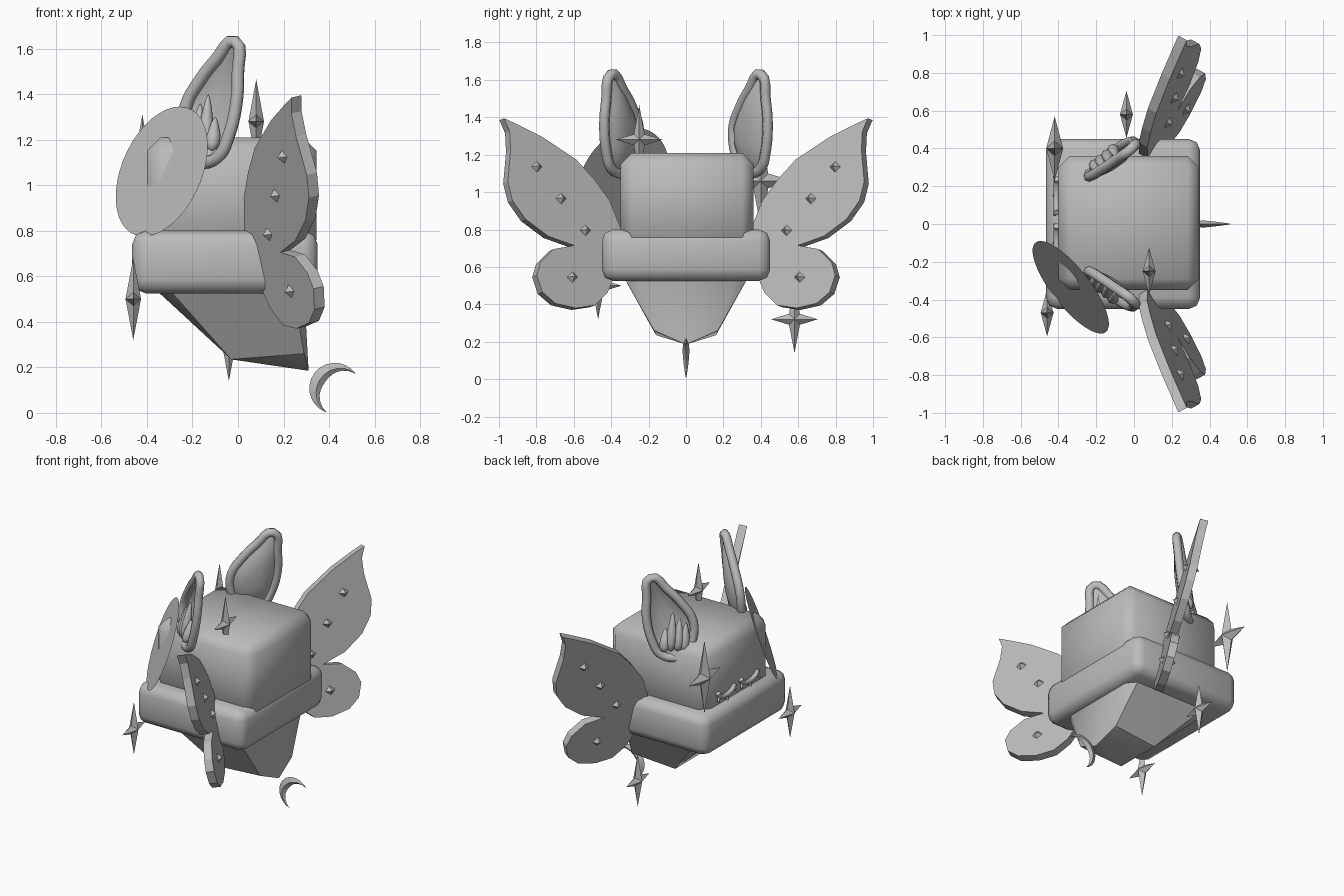
import bpy, bmesh, math
from mathutils import Vector

cube = bpy.data.objects.get("Cube")
if cube:
    bpy.data.objects.remove(cube, do_unlink=True)

GREY = bpy.data.materials.new("plain grey")
GREY.use_nodes = True
GREY.diffuse_color = (0.5, 0.5, 0.5, 1)
GREY.node_tree.nodes["Principled BSDF"].inputs["Base Color"].default_value = GREY.diffuse_color


def finish(bm, name, smooth=None):
    """Turn a bmesh into a named object."""
    bmesh.ops.recalc_face_normals(bm, faces=bm.faces)
    mesh = bpy.data.meshes.new(name)
    bm.to_mesh(mesh)
    bm.free()
    mesh.materials.append(GREY)
    ob = bpy.data.objects.new(name, mesh)
    bpy.context.collection.objects.link(ob)
    if smooth:
        bpy.ops.object.select_all(action='DESELECT')
        ob.select_set(True)
        bpy.context.view_layer.objects.active = ob
        bpy.ops.object.shade_smooth_by_angle(angle=math.radians(smooth))
    return ob


def box(name, lo, hi, bevel, segments):
    lo, hi = Vector(lo), Vector(hi)
    bm = bmesh.new()
    bmesh.ops.create_cube(bm, size=1)
    for v in bm.verts:
        v.co = (lo + hi) / 2 + v.co * (hi - lo)
    bmesh.ops.bevel(bm, geom=bm.edges[:], offset=bevel, segments=segments,
                    profile=0.5, affect='EDGES')
    return finish(bm, name, 50)


def hull(name, points, smooth=None):
    bm = bmesh.new()
    for p in points:
        bm.verts.new(p)
    bmesh.ops.convex_hull(bm, input=bm.verts[:])
    return finish(bm, name, smooth)


def tube(name, points, radius, cyclic=False):
    curve = bpy.data.curves.new(name, 'CURVE')
    curve.dimensions = '3D'
    curve.bevel_depth, curve.bevel_resolution = radius, 2
    curve.resolution_u = 4
    curve.use_fill_caps = True
    spline = curve.splines.new('BEZIER')
    spline.bezier_points.add(len(points) - 1)
    for bp, p in zip(spline.bezier_points, points):
        bp.co = p
        bp.handle_left_type = bp.handle_right_type = 'AUTO'
    spline.use_cyclic_u = cyclic
    curve.materials.append(GREY)
    ob = bpy.data.objects.new(name, curve)
    bpy.context.collection.objects.link(ob)


# Head block, wide band and pointed lower body
box("head", (-0.40, -0.35, 0.7), (0.345, 0.36, 1.21), 0.06, 1)
box("head_band", (-0.465, -0.45, 0.525), (0.35, 0.45, 0.80), 0.06, 2)
body = [(0.31, 0, 0.185)]
for s in (-1, 1):
    body += [(-0.03, s * 0.16, 0.235), (-0.36, s * 0.27, 0.54), (-0.3, s * 0.33, 0.54),
             (0.24, s * 0.33, 0.54), (0.29, s * 0.27, 0.54), (0.29, s * 0.17, 0.26)]
hull("lower_body", body, 35)

# Wings: flat outlines in (outward, up) laid on a tilted plane
WING = [(0.36, 0.80), (0.42, 0.95), (0.50, 1.06), (0.60, 1.17), (0.78, 1.29), (0.92, 1.36),
        (0.985, 1.39), (0.955, 1.32), (0.95, 1.22), (0.965, 1.05), (0.94, 0.95), (0.87, 0.85),
        (0.75, 0.76), (0.61, 0.71), (0.72, 0.69), (0.79, 0.62), (0.81, 0.55), (0.78, 0.46),
        (0.71, 0.40), (0.60, 0.375), (0.50, 0.39), (0.43, 0.46), (0.38, 0.58)]
GEMS = [(0.81, 1.13), (0.68, 0.96), (0.55, 0.79), (0.62, 0.54)]


def wing_point(out, up, s, lift=0):
    p = Vector((0.035 + 0.55 * out - 0.23 * up, s * out, up))
    return p + lift * Vector((1, -0.55 * s, 0.23)).normalized()


def wing(name, s):
    bm = bmesh.new()
    layers = [[bm.verts.new(wing_point(o, u, s, h)) for o, u in WING] for h in (-0.026, 0.026)]
    for layer in layers:
        bm.faces.new(layer)
    a, b = layers
    for i in range(len(a)):
        j = (i + 1) % len(a)
        bm.faces.new((a[i], a[j], b[j], b[i]))
    finish(bm, name)
    for i, (o, u) in enumerate(GEMS):
        r = 0.055
        corners = [(o + r, u), (o - r, u), (o, u + r), (o, u - r)]
        hull(f"{name}_gem_{i + 1}", [wing_point(*c, s) for c in corners]
             + [wing_point(o, u, s, h) for h in (-0.055, 0.055)])


# Ears: tubular rim, dished shell and tufts
EAR = [(-0.03, 1.10), (0.05, 1.13), (0.10, 1.21), (0.145, 1.35), (0.155, 1.49), (0.14, 1.63),
       (0.03, 1.55), (-0.07, 1.45), (-0.14, 1.35), (-0.155, 1.25), (-0.13, 1.16), (-0.09, 1.11)]


def ear_point(u, z, s, out=0):
    lean = 0.12 * (z - 1.3)
    return Vector((-0.12 + 0.77 * u - 0.64 * out, s * (0.35 + 0.64 * u + 0.77 * out - lean), z))


def ear(name, s):
    tube(name + "_rim", [ear_point(u, z, s) for u, z in EAR], 0.028, True)
    bm = bmesh.new()
    rings = [[bm.verts.new(ear_point(u * k, 1.32 + (z - 1.32) * k, s, d)) for u, z in EAR]
             for k, d in ((1, 0), (0.7, -0.035), (0.35, -0.05))]
    for a, b in zip(rings, rings[1:]):
        for i in range(len(a)):
            j = (i + 1) % len(a)
            bm.faces.new((a[i], a[j], b[j], b[i]))
    bm.faces.new(rings[-1])
    finish(bm, name + "_shell", 60)
    for i, (u, top) in enumerate(((-0.10, 1.33), (-0.06, 1.36), (-0.015, 1.40), (0.025, 1.30))):
        bm = bmesh.new()
        bmesh.ops.create_uvsphere(bm, u_segments=8, v_segments=6, radius=1)
        for v in bm.verts:
            x, y, z = v.co
            w = 0.03 * (1 - 0.5 * z)
            v.co = ear_point(u + w * x, (top + 1.15) / 2 + z * (top - 1.15) / 2,
                             s, 0.01 + w * y - 0.012 * z)
        finish(bm, f"{name}_tuft_{i + 1}", 60)


for side, s in (("right", 1), ("left", -1)):
    wing(side + "_wing", s)
    ear(side + "_ear", s)

# Closed eyes: drooping arcs with lashes
for name, yc in (("right", 0.15), ("left", -0.10)):
    arc = [(-0.41, yc + 0.09 * math.cos(t), 0.885 - 0.045 * math.sin(t))
           for t in (math.pi * i / 6 for i in range(7))]
    tube(name + "_eyelid", arc, 0.016)
    for i in (1, 3, 5):
        x, y, z = arc[i]
        tube(f"{name}_lash_{i}", [(x, y, z), (x - 0.012, y + (y - yc) * 0.3, z - 0.03)], 0.008)

# Round flat patch leaning on one corner of the head
bm = bmesh.new()
across, up = Vector((0.186, -0.237, 0)), Vector((0.079, 0.062, 0.285))
centre = Vector((-0.335, -0.335, 1.06))
bm.faces.new([bm.verts.new(centre + across * math.cos(t) + up * math.sin(t))
              for t in (math.tau * i / 40 for i in range(40))])
patch = finish(bm, "corner_patch")
patch.data.flip_normals() if patch.data.polygons[0].normal.x > 0 else None


# Floating four-pointed stars
def star(name, centre, wide, tall, depth):
    bm = bmesh.new()
    c = Vector(centre)
    ring = []
    for i in range(8):
        t = math.tau * i / 8
        y, z = (wide, tall) if i % 2 == 0 else (wide * 0.33, wide * 0.33)
        ring.append(bm.verts.new(c + Vector((0, y * math.cos(t), z * math.sin(t)))))
    for d in (-depth, depth):
        tip = bm.verts.new(c + Vector((d, 0, 0)))
        for i in range(8):
            bm.faces.new((ring[i], ring[(i + 1) % 8], tip))
    finish(bm, name)


star("star_top", (0.08, -0.25, 1.28), 0.125, 0.185, 0.034)
star("star_front_low", (-0.46, -0.47, 0.50), 0.125, 0.18, 0.034)
star("star_front_high", (-0.42, 0.40, 1.06), 0.17, 0.25, 0.045)
star("star_low", (-0.04, 0.58, 0.32), 0.125, 0.18, 0.034)

# Hanging crescent moon with a ridge down each side
bm = bmesh.new()
rows = []
for i in range(15):
    k = i / 14
    t = math.radians(34 + 218 * k)
    fat = math.sin(math.pi * k)
    row = []
    for share, y in ((0, 0), (0.6, 0.018), (1, 0), (0.6, -0.018)):
        r = 0.112 * (1 - 0.55 * share * fat)
        row.append(bm.verts.new((0.425 + r * math.cos(t), y * fat, 0.108 + r * math.sin(t))))
    rows.append(row)
for a, b in zip(rows, rows[1:]):
    for i in range(4):
        j = (i + 1) % 4
        bm.faces.new((a[i], a[j], b[j], b[i]))
bmesh.ops.remove_doubles(bm, verts=bm.verts, dist=0.0005)
finish(bm, "crescent_moon", 30)
